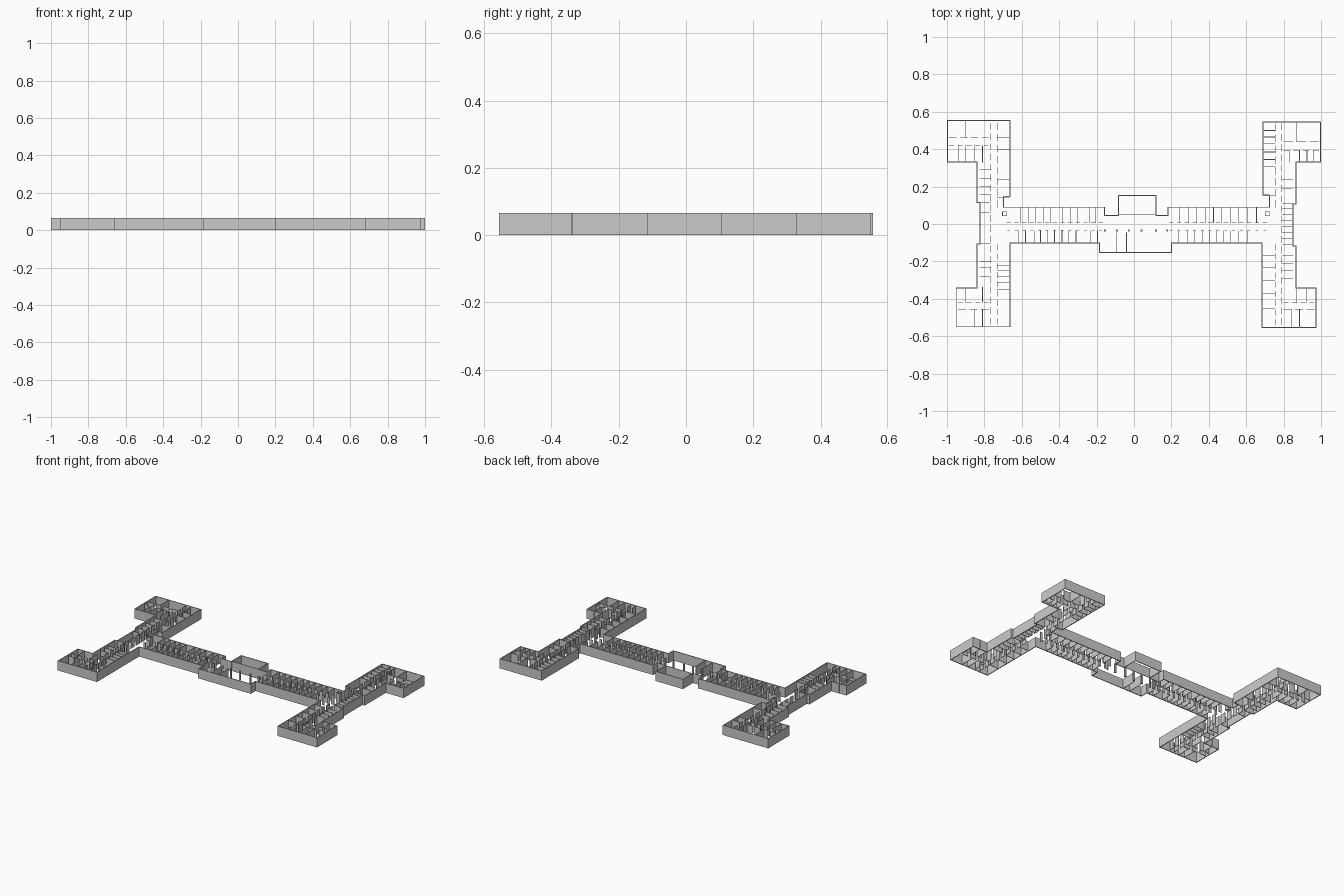
import bpy, bmesh

H = 0.065      # wall height
T = 0.003      # partition thickness
W = 0.005      # outer wall thickness


def make_object(name, bm):
    bmesh.ops.recalc_face_normals(bm, faces=bm.faces)
    me = bpy.data.meshes.new(name)
    bm.to_mesh(me)
    bm.free()
    ob = bpy.data.objects.new(name, me)
    bpy.context.collection.objects.link(ob)


def box(bm, x0, x1, y0, y1):
    r = bmesh.ops.create_cube(bm, size=1)
    for v in r["verts"]:
        v.co = ((x0 + x1) / 2 + v.co.x * (x1 - x0),
                (y0 + y1) / 2 + v.co.y * (y1 - y0), H / 2 + v.co.z * H)


def vwall(bm, x, a, b):
    box(bm, x - T / 2, x + T / 2, min(a, b), max(a, b))


def hwall(bm, y, a, b):
    box(bm, min(a, b), max(a, b), y - T / 2, y + T / 2)


def doored(bm, wall, c, a, b, pitch=0.045, gap=0.018):
    """Wall along a..b broken by evenly spaced full-height doorways."""
    a, b = min(a, b), max(a, b)
    n = max(1, round((b - a) / pitch))
    step = (b - a) / n
    for i in range(n):
        wall(bm, c, a + i * step + gap / 2, a + (i + 1) * step - gap / 2)


def sign(v):
    return (v > 1e-6) - (v < -1e-6)


# Outer wall: clockwise outline as alternating x, y turns
path = [-1.0, 0.556, -0.661, 0.144, -0.695, 0.092, -0.155, 0.048, -0.085, 0.154,
        0.119, 0.048, 0.179, 0.092, 0.722, 0.152, 0.688, 0.548, 1.0, 0.328,
        0.868, 0.104, 0.852, -0.115, 0.868, -0.34, 0.976, -0.556, 0.682, -0.105,
        0.204, -0.155, -0.187, -0.105, -0.661, -0.552, -0.953, -0.34,
        -0.842, -0.105, -0.825, 0.112, -0.842, 0.328]
pts = []
for i in range(0, len(path), 2):
    pts += [(path[i], path[i - 1]), (path[i], path[i + 1])]
bm = bmesh.new()
rings = []
n = len(pts)
for i, (x, y) in enumerate(pts):
    px, py = pts[i - 1]
    qx, qy = pts[(i + 1) % n]
    d1, d2 = (sign(x - px), sign(y - py)), (sign(qx - x), sign(qy - y))
    ix, iy = x + W * (d1[1] + d2[1]), y - W * (d1[0] + d2[0])
    rings.append([bm.verts.new(c) for c in
                  ((x, y, 0), (x, y, H), (ix, iy, H), (ix, iy, 0))])
for i in range(n):
    a, b = rings[i - 1], rings[i]
    for k in range(4):
        m = (k + 1) % 4
        bm.faces.new((a[k], a[m], b[m], b[k]))
make_object("outer_wall", bm)

# Central block: corridor walls and room dividers
bm = bmesh.new()
for a, b in ((-0.69, -0.157), (0.178, 0.72)):
    doored(bm, hwall, 0.006, a, b, 0.042, 0.018)
    doored(bm, hwall, -0.034, a, b, 0.042, 0.026)
for x in (-0.605, -0.565, -0.525, -0.485, -0.445, -0.38, -0.34, -0.3,
          -0.24, -0.205, 0.245, 0.29, 0.335, 0.38, 0.425, 0.47, 0.515,
          0.56, 0.605, 0.655):
    vwall(bm, x, 0.006, 0.09)
for x in (-0.62, -0.58, -0.53, -0.5, -0.46, -0.425, -0.385, -0.35, -0.31, -0.235,
          -0.195, 0.24, 0.285, 0.325, 0.365, 0.405, 0.44, 0.48, 0.515, 0.56, 0.605):
    vwall(bm, x, -0.102, -0.034)
make_object("central_partitions", bm)

# Entrance hall dividers and columns
bm = bmesh.new()
for x in (-0.092, -0.04):
    vwall(bm, x, -0.153, -0.045)
hwall(bm, 0.05, -0.085, 0.118)
make_object("hall_partitions", bm)

bm = bmesh.new()
for x in (-0.155, -0.09, -0.028, 0.04, 0.117, 0.178):
    box(bm, x - 0.005, x + 0.005, -0.04, -0.03)
make_object("hall_columns", bm)

# Lift shafts at the wing junctions
bm = bmesh.new()
for x in (-0.692, 0.712):
    for s in (-1, 1):
        vwall(bm, x + s * 0.011, 0.043, 0.067)
        hwall(bm, 0.055 + s * 0.011, x - 0.0125, x + 0.0125)
make_object("lift_shafts", bm)


def wing(name, inner, c_in, c_out, outer, top, bottom, y_in, y_out, ends):
    """Corridor pair with rooms on both sides and an end block top and bottom."""
    bm = bmesh.new()
    doored(bm, vwall, c_in, 0.08, top, 0.06)
    doored(bm, vwall, c_in, bottom + 0.005, -0.1, 0.05)
    doored(bm, vwall, c_out, bottom + 0.005, top, 0.055)
    for y in y_in:
        hwall(bm, y, inner, c_in)
    for y in y_out:
        hwall(bm, y, c_out, outer)
    for end, y_end, y_far, y_near, y_back, far_x, near_x in ends:
        doored(bm, hwall, y_far, c_out, end, 0.06, 0.018)
        doored(bm, hwall, y_near, c_out, end, 0.05, 0.02)
        for x in far_x:
            vwall(bm, x, y_far, y_end)
        for x in near_x:
            vwall(bm, x, y_near, y_back)
    make_object(name, bm)


wing("left_wing_partitions", -0.663, -0.732, -0.767, -0.825, 0.55, -0.55,
     (0.46, 0.4, 0.24, 0.144, -0.22, -0.25, -0.28, -0.315, -0.35),
     (0.29, 0.245, 0.2, 0.16, 0.113, 0.06, -0.105, -0.2, -0.235, -0.28),
     [(-0.998, 0.553, 0.46, 0.42, 0.33, (-0.9,), (-0.94, -0.9, -0.855, -0.81)),
      (-0.95, -0.55, -0.455, -0.42, -0.338, (-0.855, -0.81), (-0.9, -0.81))])

wing("right_wing_partitions", 0.69, 0.755, 0.79, 0.85, 0.545, -0.553,
     (0.5, 0.465, 0.43, 0.385, 0.345, 0.305, 0.15, -0.17, -0.235, -0.3, -0.37, -0.45),
     (0.24, 0.19, 0.11, 0.085, 0.05, 0.02, -0.015, -0.045, -0.08, -0.11, -0.17,
      -0.21, -0.25, -0.29),
     [(0.998, 0.545, 0.44, 0.395, 0.33, (0.87,), (0.83, 0.885, 0.925, 0.96)),
      (0.973, -0.553, -0.455, -0.42, -0.338, (0.84, 0.885), (0.87, 0.92))])
